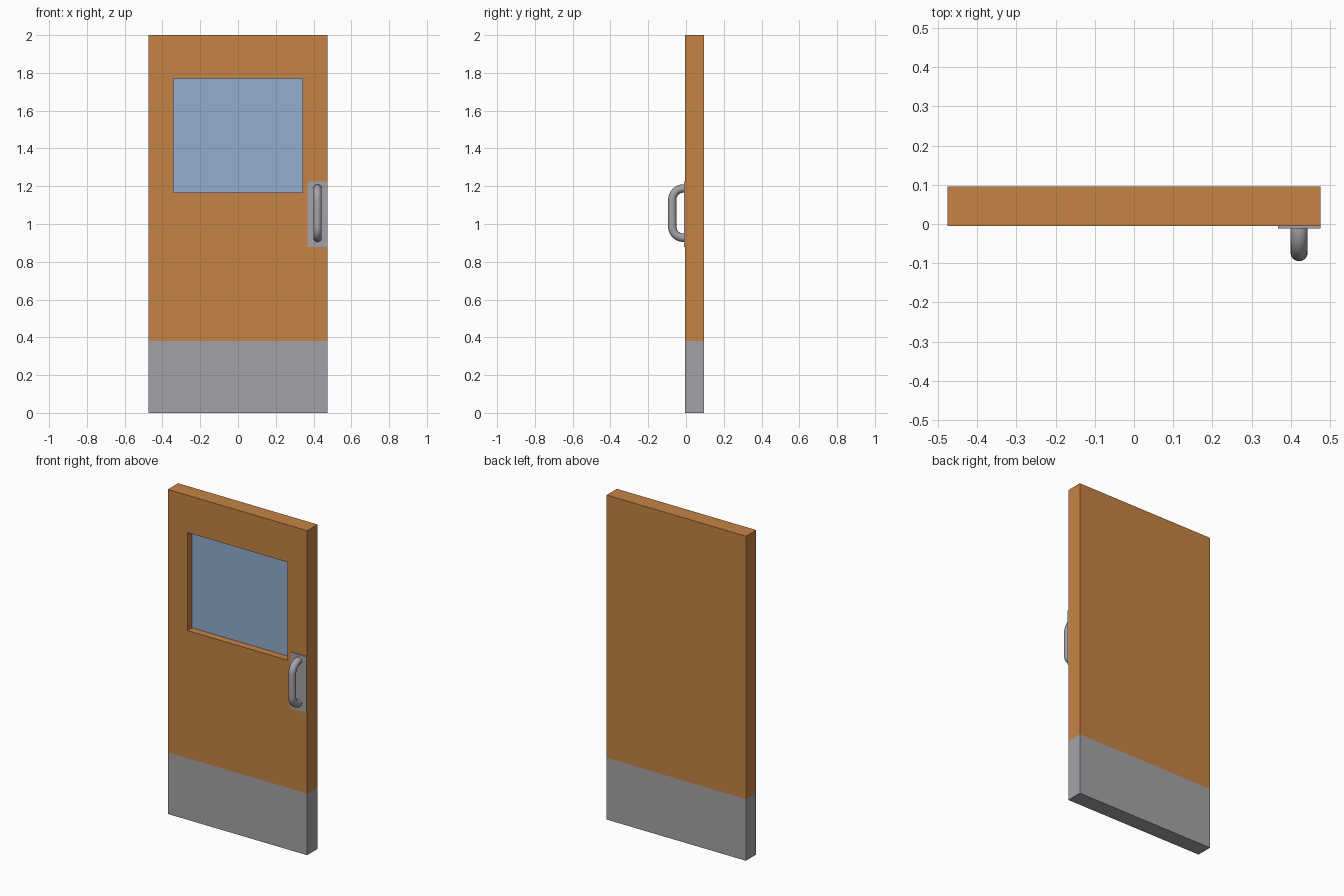
import bpy, bmesh, math
from mathutils import Vector

if "Cube" in bpy.data.objects:
    bpy.data.objects.remove(bpy.data.objects["Cube"])


def material(name, rgb):
    m = bpy.data.materials.new(name)
    m.diffuse_color = (*rgb, 1)
    m.use_nodes = True
    m.node_tree.nodes["Principled BSDF"].inputs["Base Color"].default_value = m.diffuse_color
    return m


orange = material("orange_wood", (0.56, 0.227, 0.06))
steel = material("grey_steel", (0.375, 0.365, 0.39))
glass = material("blue_glass", (0.295, 0.42, 0.61))

FRONT, BACK, HALF = -0.005, 0.095, 0.475
KICK = 0.38
WIN_X, WIN_LOW, WIN_HIGH, WIN_DEPTH = 0.341, 1.166, 1.77, 0.045


def box_bmesh(lo, hi):
    bm = bmesh.new()
    bmesh.ops.create_cube(bm, size=1)
    for v in bm.verts:
        v.co = Vector([lo[i] if v.co[i] < 0 else hi[i] for i in range(3)])
    return bm


def add_object(name, bm, mats):
    me = bpy.data.meshes.new(name)
    bm.normal_update()
    bm.to_mesh(me)
    bm.free()
    for m in mats:
        me.materials.append(m)
    ob = bpy.data.objects.new(name, me)
    bpy.context.collection.objects.link(ob)
    return ob


# door slab, split at the top of the kick plate
bm = box_bmesh((-HALF, FRONT, 0), (HALF, BACK, 2))
bmesh.ops.bisect_plane(bm, geom=bm.verts[:] + bm.edges[:] + bm.faces[:],
                       plane_co=(0, 0, KICK), plane_no=(0, 0, 1))
bm.normal_update()
for f in bm.faces:
    f.material_index = 1 if f.calc_center_median().z < KICK else 0

# recessed window on the front only
pane = next(f for f in bm.faces if f.normal.y < -0.9 and f.calc_center_median().z > KICK)
bmesh.ops.inset_individual(bm, faces=[pane], thickness=0.1)
for v in pane.verts:
    v.co.x = math.copysign(WIN_X, v.co.x)
    v.co.z = WIN_HIGH if v.co.z > 1.2 else WIN_LOW
pane = bmesh.ops.extrude_discrete_faces(bm, faces=[pane])["faces"][0]
for v in pane.verts:
    v.co.y += WIN_DEPTH
pane.material_index = 2
add_object("door_slab", bm, [orange, steel, glass])

# handle backing plate
bm = box_bmesh((0.367, FRONT - 0.006, 0.878), (HALF, FRONT, 1.225))
add_object("handle_plate", bm, [steel])

# pull handle: round bar with two bent ends
X, R, BEND = 0.421, 0.022, 0.06
OUT, LOW, HIGH = -0.073, 0.927, 1.188
path = [(X, FRONT, HIGH)]
for cz, start in ((HIGH - BEND, 90), (LOW + BEND, 180)):
    for i in range(9):
        a = math.radians(start + i * 90 / 8)
        path.append((X, OUT + BEND + BEND * math.cos(a), cz + BEND * math.sin(a)))
path.append((X, FRONT, LOW))
cu = bpy.data.curves.new("pull_handle", "CURVE")
cu.dimensions = "3D"
cu.bevel_depth = R
cu.bevel_resolution = 6
sp = cu.splines.new("POLY")
sp.points.add(len(path) - 1)
for p, co in zip(sp.points, path):
    p.co = (*co, 1)
cu.materials.append(steel)
handle = bpy.data.objects.new("pull_handle", cu)
bpy.context.collection.objects.link(handle)
bpy.context.view_layer.objects.active = handle
handle.select_set(True)
bpy.ops.object.convert(target="MESH")
bpy.ops.object.shade_smooth_by_angle(angle=math.radians(40))
